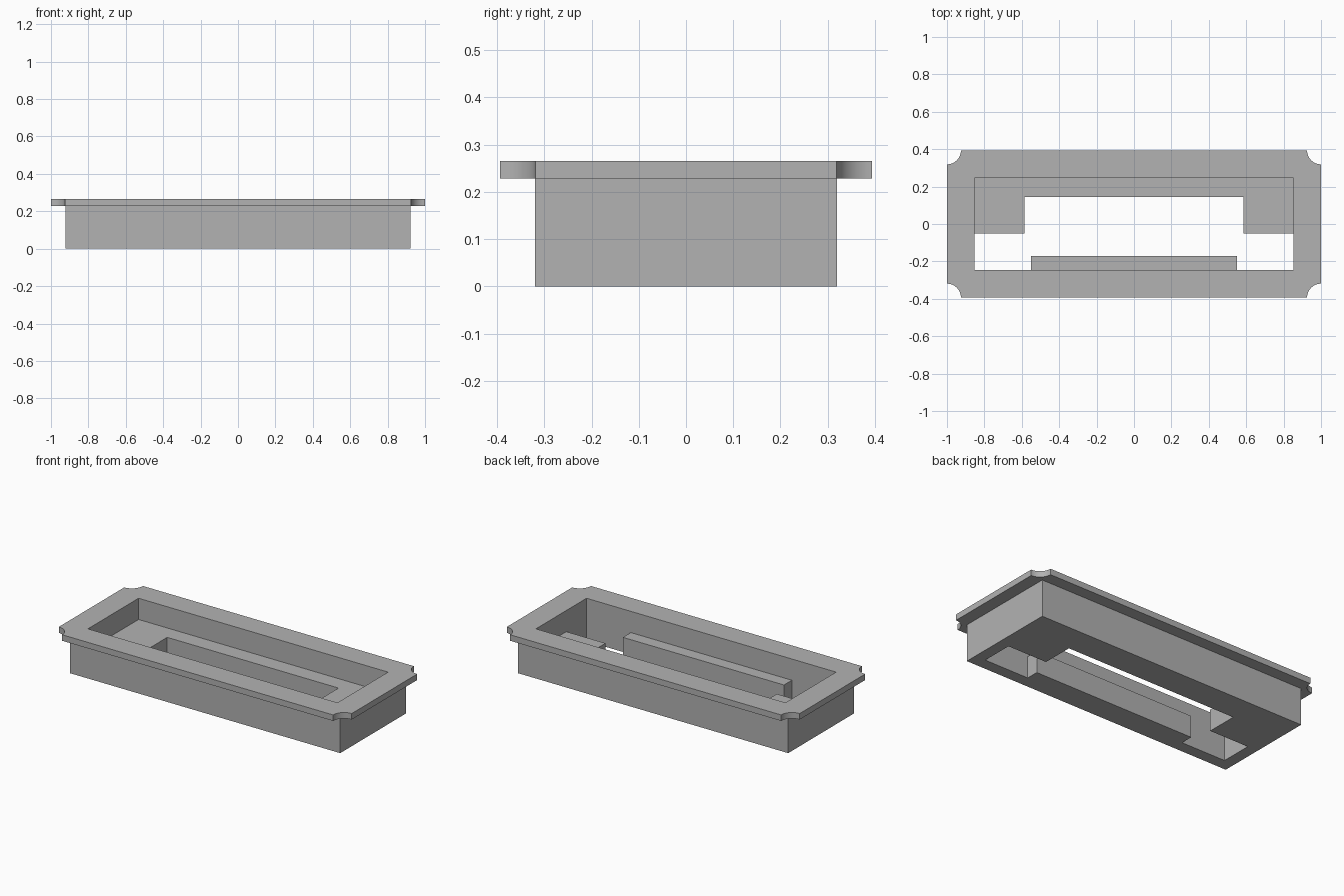
import bpy, bmesh, math

if "Cube" in bpy.data.objects:
    bpy.data.objects.remove(bpy.data.objects["Cube"])

HEIGHT, LIP_Z, LEDGE_Z = 0.265, 0.228, 0.134

grey = bpy.data.materials.new("plain grey")
grey.diffuse_color = (0.448, 0.448, 0.448, 1)
grey.use_nodes = True
grey.node_tree.nodes["Principled BSDF"].inputs["Base Color"].default_value = grey.diffuse_color


def prism(name, outline, z0, z1):
    """Solid made by extruding a counter-clockwise outline upward."""
    bm = bmesh.new()
    face = bm.faces.new([bm.verts.new((x, y, z0)) for x, y in outline])
    new = bmesh.ops.extrude_face_region(bm, geom=[face])["geom"]
    bmesh.ops.translate(bm, vec=(0, 0, z1 - z0),
                        verts=[v for v in new if isinstance(v, bmesh.types.BMVert)])
    bmesh.ops.recalc_face_normals(bm, faces=bm.faces)
    mesh = bpy.data.meshes.new(name)
    bm.to_mesh(mesh)
    bm.free()
    mesh.materials.append(grey)
    obj = bpy.data.objects.new(name, mesh)
    bpy.context.collection.objects.link(obj)
    return obj


def rectangle(x, y):
    return [(-x, -y), (x, -y), (x, y), (-x, y)]


def scooped_rectangle(x, y, r, steps=12):
    """Rectangle with a concave quarter circle taken out of each corner."""
    pts = []
    for i, (sx, sy) in enumerate([(1, 1), (-1, 1), (-1, -1), (1, -1)]):
        for k in range(steps + 1):
            a = math.radians(270 + 90 * i) - math.pi / 2 * k / steps
            pts.append((sx * x + r * math.cos(a), sy * y + r * math.sin(a)))
    return pts


def combine(target, other, operation):
    mod = target.modifiers.new(operation, 'BOOLEAN')
    mod.operation, mod.solver, mod.object = operation, 'EXACT', other
    bpy.context.view_layer.objects.active = target
    bpy.ops.object.modifier_apply(modifier=mod.name)
    bpy.data.objects.remove(other)


# Box body joined with the overhanging lip
tray = prism("tray_frame", rectangle(0.922, 0.32), 0, HEIGHT)
lip = prism("lip", scooped_rectangle(1.0, 0.394, 0.075), LIP_Z, HEIGHT)
combine(tray, lip, 'UNION')

# Recess down to the inner ledges
combine(tray, prism("recess", rectangle(0.852, 0.247), LEDGE_Z, 0.4), 'DIFFERENCE')

# Stepped opening through the floor, leaving the back and front ledges
half = [(0.55, -0.17), (0.55, -0.247), (0.852, -0.247),
        (0.852, -0.05), (0.585, -0.05), (0.585, 0.145)]
opening = half + [(-x, y) for x, y in reversed(half)]
combine(tray, prism("opening", opening, -0.1, 0.2), 'DIFFERENCE')

# Smooth scoops, sharp edges elsewhere
bpy.ops.object.select_all(action='DESELECT')
tray.select_set(True)
bpy.context.view_layer.objects.active = tray
bpy.ops.object.shade_smooth_by_angle(angle=math.radians(30))
